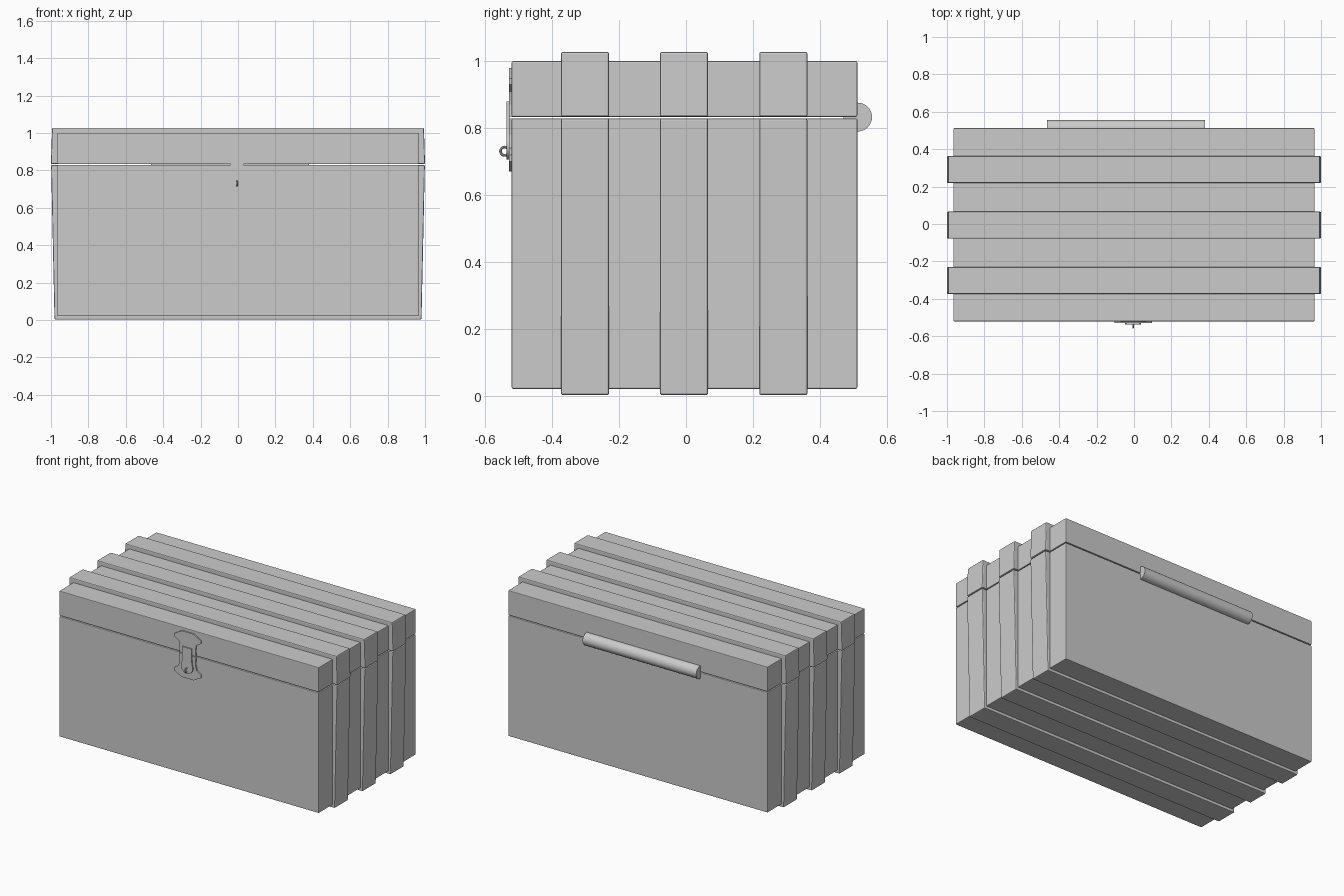
import bpy, math

if "Cube" in bpy.data.objects:
    bpy.data.objects.remove(bpy.data.objects["Cube"])


def finish(name, verts, faces, bevel=0.0, smooth=False):
    """Make an object from mesh data, fix normals, optionally bevel."""
    import bmesh
    me = bpy.data.meshes.new(name)
    me.from_pydata(verts, [], faces)
    bm = bmesh.new()
    bm.from_mesh(me)
    bmesh.ops.recalc_face_normals(bm, faces=bm.faces)
    bm.to_mesh(me)
    bm.free()
    ob = bpy.data.objects.new(name, me)
    bpy.context.collection.objects.link(ob)
    if bevel:
        m = ob.modifiers.new("bevel", 'BEVEL')
        m.width, m.segments, m.limit_method = bevel, 2, 'ANGLE'
        m.angle_limit = math.radians(40)
    if smooth:
        bpy.context.view_layer.objects.active = ob
        bpy.ops.object.select_all(action='DESELECT')
        ob.select_set(True)
        bpy.ops.object.shade_smooth_by_angle(angle=math.radians(35))
    return ob


def extrude_xz(name, pts, y0, y1, **kw):
    """Extrude an x-z outline along y."""
    n = len(pts)
    verts = [(x, y, z) for y in (y0, y1) for x, z in pts]
    faces = [tuple(range(n)), tuple(range(n, 2 * n))]
    faces += [(i, (i + 1) % n, n + (i + 1) % n, n + i) for i in range(n)]
    return finish(name, verts, faces, **kw)


def mirrored(half, cx=0.0):
    """Complete a right-hand outline (top to bottom) with its mirror image."""
    return [(cx + x, z) for x, z in half] + [(cx - x, z) for x, z in reversed(half)]


X, Y0, Y1 = 0.965, -0.521, 0.512
WALL = 0.04


def tray(name, z_closed, z_open):
    """Hollow box, open on one end in z."""
    t = WALL if z_open > z_closed else -WALL

    def ring(d, z):
        return [(-X + d, Y0 + d, z), (X - d, Y0 + d, z),
                (X - d, Y1 - d, z), (-X + d, Y1 - d, z)]
    verts = (ring(0, z_closed) + ring(0, z_open)
             + ring(WALL, z_open) + ring(WALL, z_closed + t))
    faces = [(0, 1, 2, 3), (12, 13, 14, 15)]
    for r in range(3):
        for i in range(4):
            j = (i + 1) % 4
            faces.append((r * 4 + i, r * 4 + j, r * 4 + 4 + j, r * 4 + 4 + i))
    return finish(name, verts, faces, bevel=0.004)


# chest body and lid
tray("chest_body", 0.021, 0.829)
tray("chest_lid", 1.0, 0.834)

# three straps, each split at the lid seam, with slightly flared sides
lower = mirrored([(0.999, 0.829), (0.98, 0.002), ], 0)
lower = [(0.95, 0.829), (0.999, 0.829), (0.981, 0.002),
         (-0.981, 0.002), (-0.999, 0.829), (-0.95, 0.829),
         (-0.95, 0.035), (0.95, 0.035)]
upper = [(0.95, 0.834), (1.0, 0.834), (0.994, 1.028),
         (-0.994, 1.028), (-1.0, 0.834), (-0.95, 0.834),
         (-0.95, 0.985), (0.95, 0.985)]
for i, y in enumerate((-0.302, -0.006, 0.291)):
    extrude_xz(f"body_strap_{i}", lower, y - 0.072, y + 0.072, bevel=0.006)
    extrude_xz(f"lid_strap_{i}", upper, y - 0.072, y + 0.072, bevel=0.006)

# back hinge barrel
bpy.ops.mesh.primitive_cylinder_add(vertices=32, radius=0.043, depth=0.845,
                                    location=(-0.0425, 0.513, 0.833),
                                    rotation=(0, math.pi / 2, 0))
bpy.context.object.name = "hinge_barrel"
bpy.ops.object.shade_smooth_by_angle(angle=math.radians(35))

# ornamental lock plates above and below the seam
CX = -0.005
extrude_xz("lid_lock_plate",
           mirrored([(0.045, 0.98), (0.1, 0.948), (0.1, 0.93), (0.065, 0.91),
                     (0.058, 0.87), (0.062, 0.834)], CX), -0.529, -0.515)
extrude_xz("body_lock_plate",
           mirrored([(0.062, 0.829), (0.058, 0.78), (0.068, 0.74), (0.1, 0.72),
                     (0.1, 0.7), (0.045, 0.67)], CX), -0.529, -0.515)

# hasp: narrow tongue with a rounded lower end
arc = [(0.044 * math.cos(a), 0.75 + 0.044 * math.sin(a))
       for a in (math.radians(30 - 12 * k) for k in range(10))]
extrude_xz("hasp", mirrored([(0.035, 0.88), (0.035, 0.81)] + arc, CX),
           -0.537, -0.527, smooth=True)

# staple ring through the hasp
bpy.ops.mesh.primitive_torus_add(major_segments=24, minor_segments=8,
                                 major_radius=0.0125, minor_radius=0.004,
                                 location=(CX, -0.542, 0.731),
                                 rotation=(0, math.pi / 2, 0))
bpy.context.object.name = "staple_ring"
bpy.ops.object.shade_smooth_by_angle(angle=math.radians(35))
